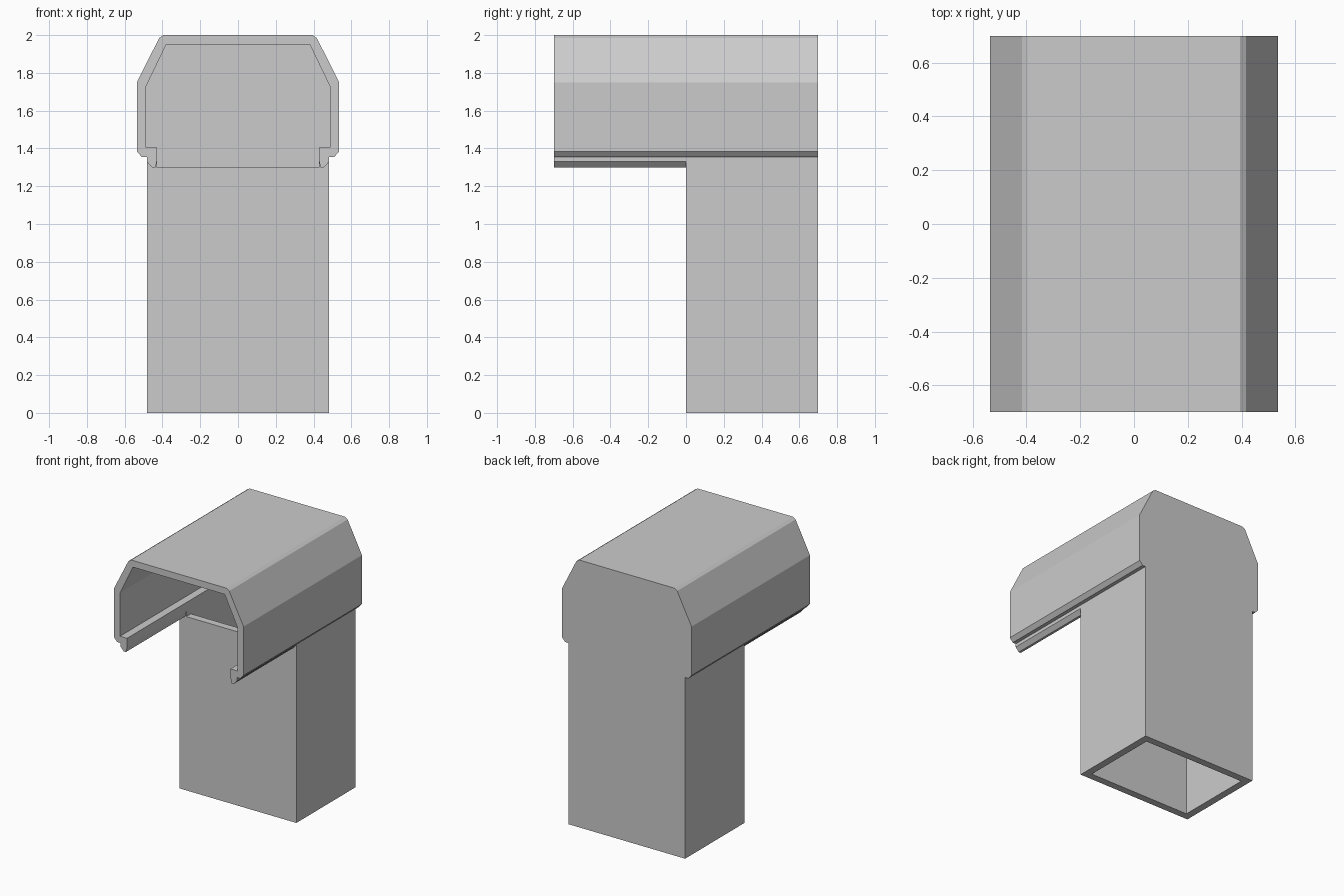
import bpy, bmesh

cube = bpy.data.objects.get("Cube")
if cube:
    bpy.data.objects.remove(cube, do_unlink=True)

grey = bpy.data.materials.new("plain grey")
grey.use_nodes = True
COLOUR = (0.6, 0.6, 0.6, 1)
grey.diffuse_color = COLOUR
grey.node_tree.nodes["Principled BSDF"].inputs["Base Color"].default_value = COLOUR

WALL = 0.055
BACK = 0.70
LEG = 0.483     # half width of the leg


def extrude_profile(name, points, y0, y1):
    """Solid made from an x-z outline swept along y."""
    bm = bmesh.new()
    face = bm.faces.new([bm.verts.new((x, y0, z)) for x, z in points])
    swept = bmesh.ops.extrude_face_region(bm, geom=[face])["geom"]
    moved = [v for v in swept if isinstance(v, bmesh.types.BMVert)]
    bmesh.ops.translate(bm, verts=moved, vec=(0, y1 - y0, 0))
    bmesh.ops.recalc_face_normals(bm, faces=bm.faces)
    mesh = bpy.data.meshes.new(name)
    bm.to_mesh(mesh)
    bm.free()
    mesh.materials.append(grey)
    obj = bpy.data.objects.new(name, mesh)
    bpy.context.collection.objects.link(obj)
    return obj


def mirrored(half):
    """Complete a right-to-left symmetric outline."""
    return half + [(-x, z) for x, z in reversed(half)]


def rectangle(x0, x1, z0, z1):
    return [(x0, z0), (x1, z0), (x1, z1), (x0, z1)]


# Outer shell outline from the roof down to the stepped lower edge
outer = [(0.395, 2.0), (0.417, 1.985), (0.536, 1.75), (0.536, 1.385),
         (0.51, 1.355), (LEG, 1.355)]
# Inward lip, then the inner surface back up to the roof
lip = [(LEG, 1.33), (0.455, 1.30), (0.437, 1.30), (0.428, 1.34), (0.428, 1.405)]
inner = [(0.486, 1.405), (0.486, 1.73), (0.38, 1.95)]

# Hollow hood, open at the front and underneath
extrude_profile("hood", mirrored(outer + lip + inner), -BACK, BACK - WALL)

# Back plate closing both hood and leg
extrude_profile("back_plate", mirrored(outer + [(LEG, 0)]), BACK - WALL, BACK)

# Hollow leg, open at the bottom and into the hood
inside = LEG - WALL
extrude_profile("leg_front_wall", rectangle(-inside, inside, 0, 1.30), 0, WALL)
for side, sign in (("left", 1), ("right", -1)):
    extrude_profile("leg_" + side + "_wall",
                    rectangle(sign * inside, sign * LEG, 0, 1.38), 0, BACK - WALL)
